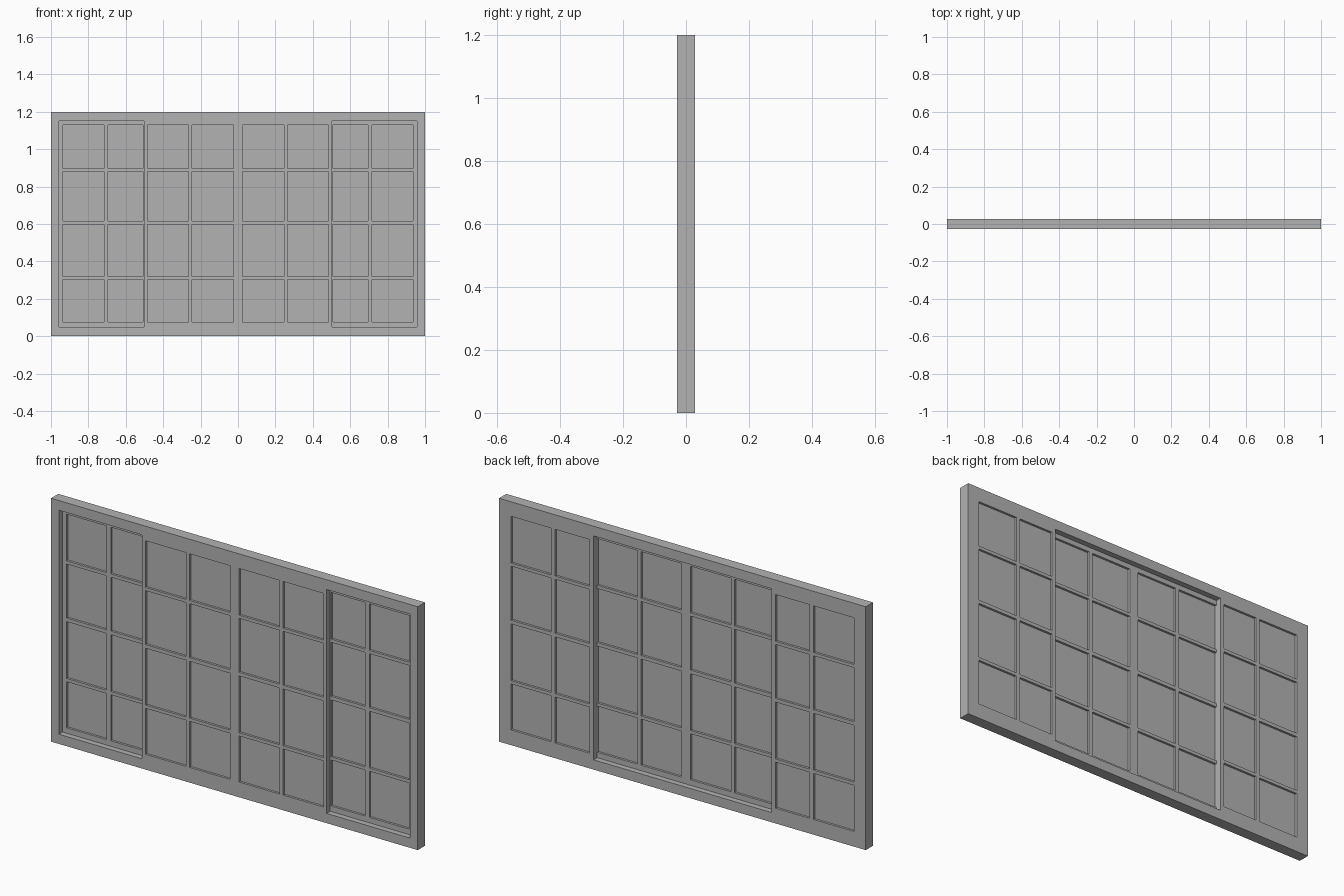
import bpy
import bmesh
from mathutils import Matrix, Vector

cube = bpy.data.objects.get("Cube")
if cube:
    bpy.data.objects.remove(cube, do_unlink=True)

GREY = 0.45
mat = bpy.data.materials.new("mid_grey")
mat.use_nodes = True
mat.diffuse_color = (GREY, GREY, GREY, 1)
mat.node_tree.nodes["Principled BSDF"].inputs["Base Color"].default_value = (GREY, GREY, GREY, 1)

HALF_DEPTH = 0.028
BOTTOM, TOP = 0.048, 1.152
ROWS = [(0.075, 0.302), (0.318, 0.598), (0.616, 0.882), (0.898, 1.128)]


def box(bm, x, y, z):
    """Add a box from (min, max) ranges."""
    centre = Vector([(a + b) / 2 for a, b in (x, y, z)])
    size = Vector([b - a for a, b in (x, y, z)])
    bmesh.ops.create_cube(bm, size=1, matrix=Matrix.Translation(centre) @ Matrix.Diagonal(size).to_4x4())


def finish(bm, name):
    mesh = bpy.data.meshes.new(name)
    bm.to_mesh(mesh)
    bm.free()
    mesh.materials.append(mat)
    obj = bpy.data.objects.new(name, mesh)
    bpy.context.collection.objects.link(obj)
    return obj


def lattice(name, x, y, z, columns, rows):
    """Slab with rectangular openings: vertical bars, then rails between them."""
    bm = bmesh.new()
    xs = [x[0]] + [v for c in columns for v in c] + [x[1]]
    zs = [z[0]] + [v for r in rows for v in r] + [z[1]]
    for i in range(0, len(xs), 2):
        box(bm, (xs[i], xs[i + 1]), y, z)
    for c in columns:
        for i in range(0, len(zs), 2):
            box(bm, c, y, (zs[i], zs[i + 1]))
    return finish(bm, name)


def mirrored(side, span):
    return tuple(sorted(side * v for v in span))


# Outer frame
lattice("outer_frame", (-1, 1), (-HALF_DEPTH, HALF_DEPTH), (0, 1.2),
        [(-0.958, 0.958)], [(BOTTOM, TOP)])

# Sliding sashes in the front track, fixed sashes in the back track
sashes = {
    "sliding": ((0, 0.503), (-HALF_DEPTH, 0), [(0.025, 0.245), (0.265, 0.485)]),
    "fixed": ((0.485, 0.958), (0, HALF_DEPTH), [(0.507, 0.694), (0.716, 0.935)]),
}
for kind, (span, depth, panes) in sashes.items():
    middle = sum(depth) / 2
    for label, side in (("left", 1), ("right", -1)):
        columns = sorted(mirrored(side, p) for p in panes)
        lattice(f"{label}_{kind}_sash", mirrored(side, span), depth, (BOTTOM, TOP), columns, ROWS)
        # Panes set in the middle of the sash
        bm = bmesh.new()
        for c in columns:
            for r in ROWS:
                box(bm, c, (middle - 0.003, middle + 0.003), r)
        finish(bm, f"{label}_{kind}_panes")
